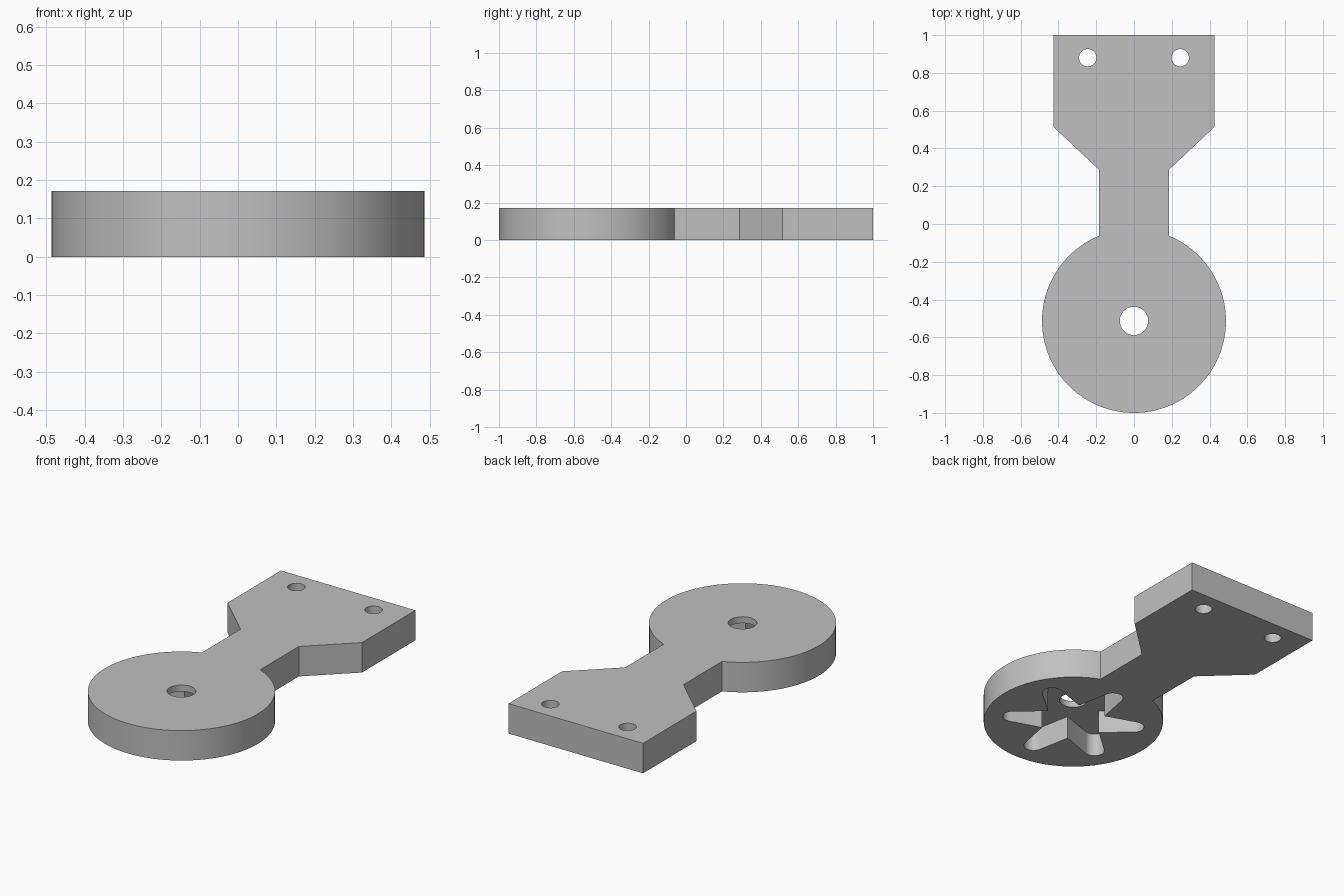
import bpy, bmesh
from math import sin, cos, pi, radians, asin

cube = bpy.data.objects.get("Cube")
if cube:
    bpy.data.objects.remove(cube)

THICK = 0.172
DISC_R, DISC_Y = 0.487, -0.513
NECK = 0.185
POCKET = 0.135

grey = bpy.data.materials.new("light grey plastic")
grey.use_nodes = True
COLOUR = (0.53, 0.53, 0.53, 1)
grey.diffuse_color = COLOUR
grey.node_tree.nodes["Principled BSDF"].inputs["Base Color"].default_value = COLOUR


def arc(cx, cy, r, start, end, n):
    """Points along an arc, both ends included."""
    return [(cx + r * cos(start + (end - start) * i / n),
             cy + r * sin(start + (end - start) * i / n)) for i in range(n + 1)]


def prism(name, outline, z0, z1):
    """Extrude a closed counter-clockwise outline from z0 to z1."""
    bm = bmesh.new()
    face = bm.faces.new([bm.verts.new((x, y, z0)) for x, y in outline])
    top = bmesh.ops.extrude_face_region(bm, geom=[face])["geom"]
    moved = [v for v in top if isinstance(v, bmesh.types.BMVert)]
    bmesh.ops.translate(bm, verts=moved, vec=(0, 0, z1 - z0))
    bmesh.ops.recalc_face_normals(bm, faces=bm.faces)
    mesh = bpy.data.meshes.new(name)
    bm.to_mesh(mesh)
    bm.free()
    mesh.materials.append(grey)
    ob = bpy.data.objects.new(name, mesh)
    bpy.context.collection.objects.link(ob)
    return ob


def cut(target, cutter):
    """Subtract the cutter, then remove it."""
    mod = target.modifiers.new("cut", 'BOOLEAN')
    mod.operation, mod.solver, mod.object = 'DIFFERENCE', 'EXACT', cutter
    bpy.context.view_layer.objects.active = target
    bpy.ops.object.modifier_apply(modifier=mod.name)
    bpy.data.objects.remove(cutter)


# Arm plate: round hub, straight neck and flared mounting tab
join = asin(NECK / DISC_R)
hub = arc(0, DISC_Y, DISC_R, pi / 2 + join, 2.5 * pi - join, 96)
right_side = [(NECK, 0.287), (0.427, 0.515), (0.427, 1.0)]
left_side = [(-x, y) for x, y in reversed(right_side)]
plate = prism("mounting_arm", hub + right_side + left_side, 0, THICK)

# Six-armed tapered pocket under the hub
star = []
for k in range(6):
    a = radians(30 + 60 * k)
    tip = (0.335 * cos(a), DISC_Y + 0.335 * sin(a))
    star.append((0.18 * cos(a - pi / 6), DISC_Y + 0.18 * sin(a - pi / 6)))
    star += arc(*tip, 0.054, a - 1.37, a + 1.37, 14)
cut(plate, prism("horn_pocket_cutter", star, -0.1, POCKET))

# Through holes: hub centre and two screw holes in the tab
for x, y, r in ((0, DISC_Y, 0.075), (-0.245, 0.88, 0.046), (0.245, 0.88, 0.046)):
    hole = arc(x, y, r, 0, 2 * pi, 40)[:-1]
    cut(plate, prism("hole_cutter", hole, -0.1, THICK + 0.1))

bpy.ops.object.select_all(action='DESELECT')
plate.select_set(True)
bpy.context.view_layer.objects.active = plate
bpy.ops.object.shade_smooth_by_angle(angle=radians(25))
